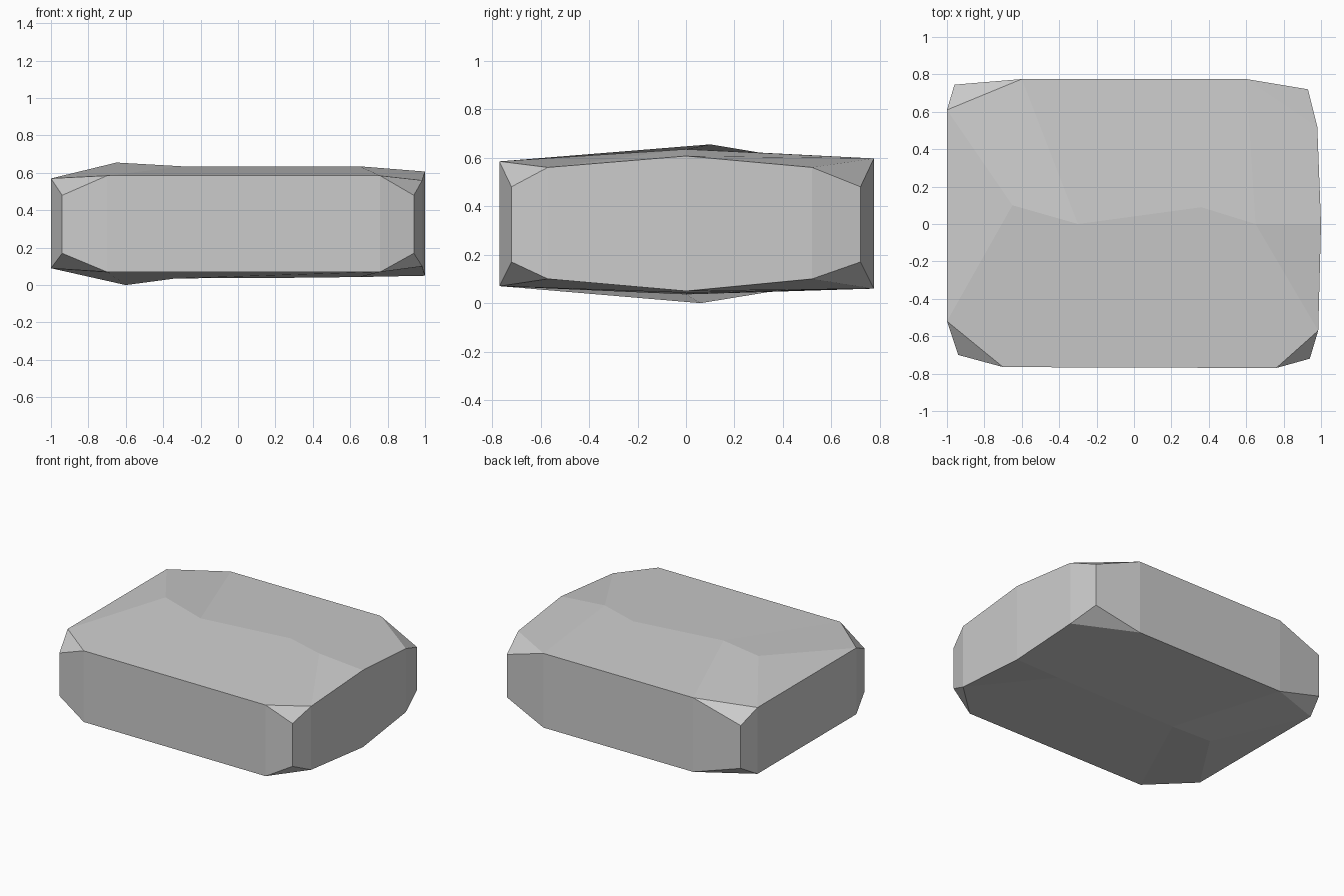
import bpy
import bmesh

default_cube = bpy.data.objects.get("Cube")
if default_cube:
    bpy.data.objects.remove(default_cube, do_unlink=True)

# Plain grey stone
stone = bpy.data.materials.new("stone_grey")
stone.use_nodes = True
grey = (0.6, 0.6, 0.6, 1)
stone.diffuse_color = grey
stone.node_tree.nodes["Principled BSDF"].inputs["Base Color"].default_value = grey

# Upright edges around the slab, anticlockwise: x, y, bottom z, top z
columns = {
    "front_a": (-.70, -.765, .07, .585),
    "front_b": (.76, -.77, .07, .585),
    "corner_fl": (.94, -.72, .17, .48),
    "left_a": (.985, -.57, .1, .56),
    "left_mid": (1, 0, .05, .607),
    "left_b": (.98, .52, .1, .56),
    "corner_bl": (.93, .72, .17, .48),
    "back_a": (.6, .775, .06, .597),
    "back_b": (-.6, .775, .06, .597),
    "corner_br": (-.96, .745, .17, .48),
    "right_a": (-1, .61, .09, .57),
    "right_b": (-1, -.52, .09, .57),
    "corner_fr": (-.94, -.70, .17, .48),
}

# Uneven ridges along the middle of the top and bottom
top_ridge = {
    "peak": (-.65, .1, .655), "saddle": (-.3, 0, .635),
    "bump": (.36, .09, .632), "end": (.65, 0, .635),
}
bottom_ridge = {
    "peak": (-.6, .06, 0), "saddle": (-.33, 0, .036),
    "bump": (.2, 0, .038), "end": (.65, 0, .043),
}

# Facets of each cap, running from the rim to the ridge
cap_facets = [
    "front_a front_b left_a end bump saddle",
    "front_a saddle peak right_b",
    "right_b peak right_a",
    "right_a peak saddle back_b",
    "back_b saddle bump end back_a",
    "back_a end left_mid left_b",
    "end left_a left_mid",
    # Small chamfers at the four corners
    "front_b corner_fl left_a",
    "left_b corner_bl back_a",
    "back_b corner_br right_a",
    "right_b corner_fr front_a",
]

bm = bmesh.new()
bottom = {name: bm.verts.new((x, y, low)) for name, (x, y, low, high) in columns.items()}
top = {name: bm.verts.new((x, y, high)) for name, (x, y, low, high) in columns.items()}

# Side walls
names = list(columns)
for a, b in zip(names, names[1:] + names[:1]):
    bm.faces.new((bottom[a], bottom[b], top[b], top[a]))

# Top and bottom caps
for cap, ridge in ((top, top_ridge), (bottom, bottom_ridge)):
    cap.update({name: bm.verts.new(point) for name, point in ridge.items()})
    for facet in cap_facets:
        bm.faces.new([cap[name] for name in facet.split()])

bmesh.ops.recalc_face_normals(bm, faces=bm.faces)
mesh = bpy.data.meshes.new("stone_slab")
bm.to_mesh(mesh)
bm.free()
mesh.materials.append(stone)
slab = bpy.data.objects.new("stone_slab", mesh)
bpy.context.collection.objects.link(slab)
